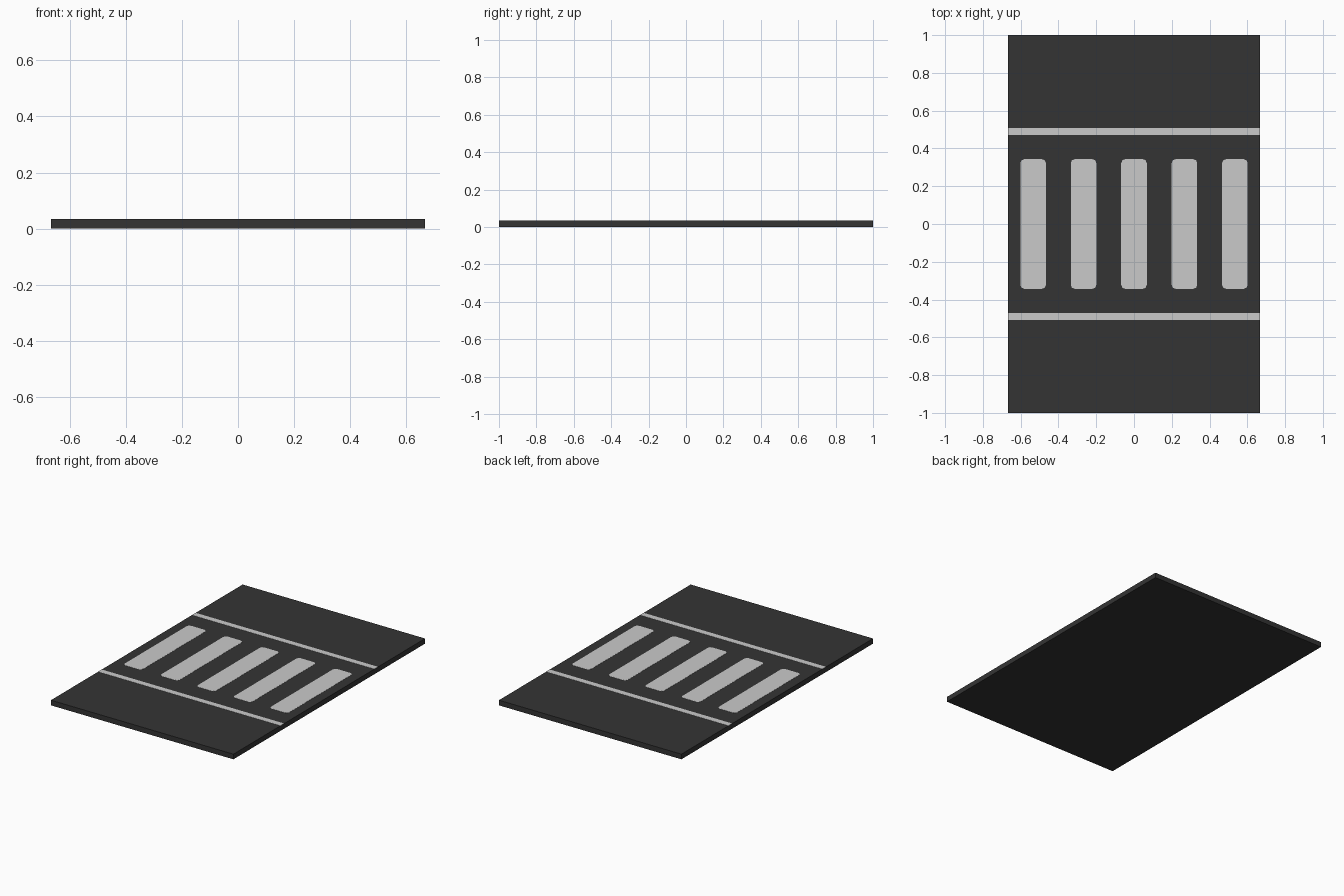
import bpy, bmesh
from mathutils import Matrix, Vector

if "Cube" in bpy.data.objects:
    bpy.data.objects.remove(bpy.data.objects["Cube"])

TOP = 0.034      # height of the road slab
PAINT = 0.001    # height of the paint above the road


def material(name, grey):
    m = bpy.data.materials.new(name)
    m.diffuse_color = (grey, grey, grey, 1)
    m.use_nodes = True
    m.node_tree.nodes["Principled BSDF"].inputs["Base Color"].default_value = m.diffuse_color
    return m


asphalt = material("dark_asphalt", 0.034)
white = material("white_paint", 0.59)


def box(name, x, y, z0, z1, sx, sy, mat, corner=0):
    """Box from z0 to z1, with optional rounded vertical corners."""
    bm = bmesh.new()
    bmesh.ops.create_cube(bm, size=1, matrix=Matrix.Diagonal((sx, sy, z1 - z0, 1)))
    if corner:
        upright = [e for e in bm.edges
                   if abs(e.verts[0].co.z - e.verts[1].co.z) > 1e-5]
        bmesh.ops.bevel(bm, geom=upright, offset=corner, segments=2,
                        profile=0.5, affect='EDGES')
    bmesh.ops.translate(bm, verts=bm.verts, vec=Vector((x, y, (z0 + z1) / 2)))
    me = bpy.data.meshes.new(name)
    bm.to_mesh(me)
    bm.free()
    me.materials.append(mat)
    ob = bpy.data.objects.new(name, me)
    bpy.context.collection.objects.link(ob)
    return ob


# Road slab
box("road_slab", 0, 0, 0, TOP, 1.333, 2, asphalt)

# Stop lines across the road on both sides of the crossing
for side, label in ((-1, "front"), (1, "back")):
    box(label + "_stop_line", 0, side * 0.49, TOP - 0.002, TOP + PAINT,
        1.333, 0.038, white)

# Crossing stripes with rounded corners
for i in range(5):
    box(f"crossing_stripe_{i + 1}", (i - 2) * 0.267, 0, TOP - 0.002, TOP + PAINT,
        0.135, 0.686, white, corner=0.02)
